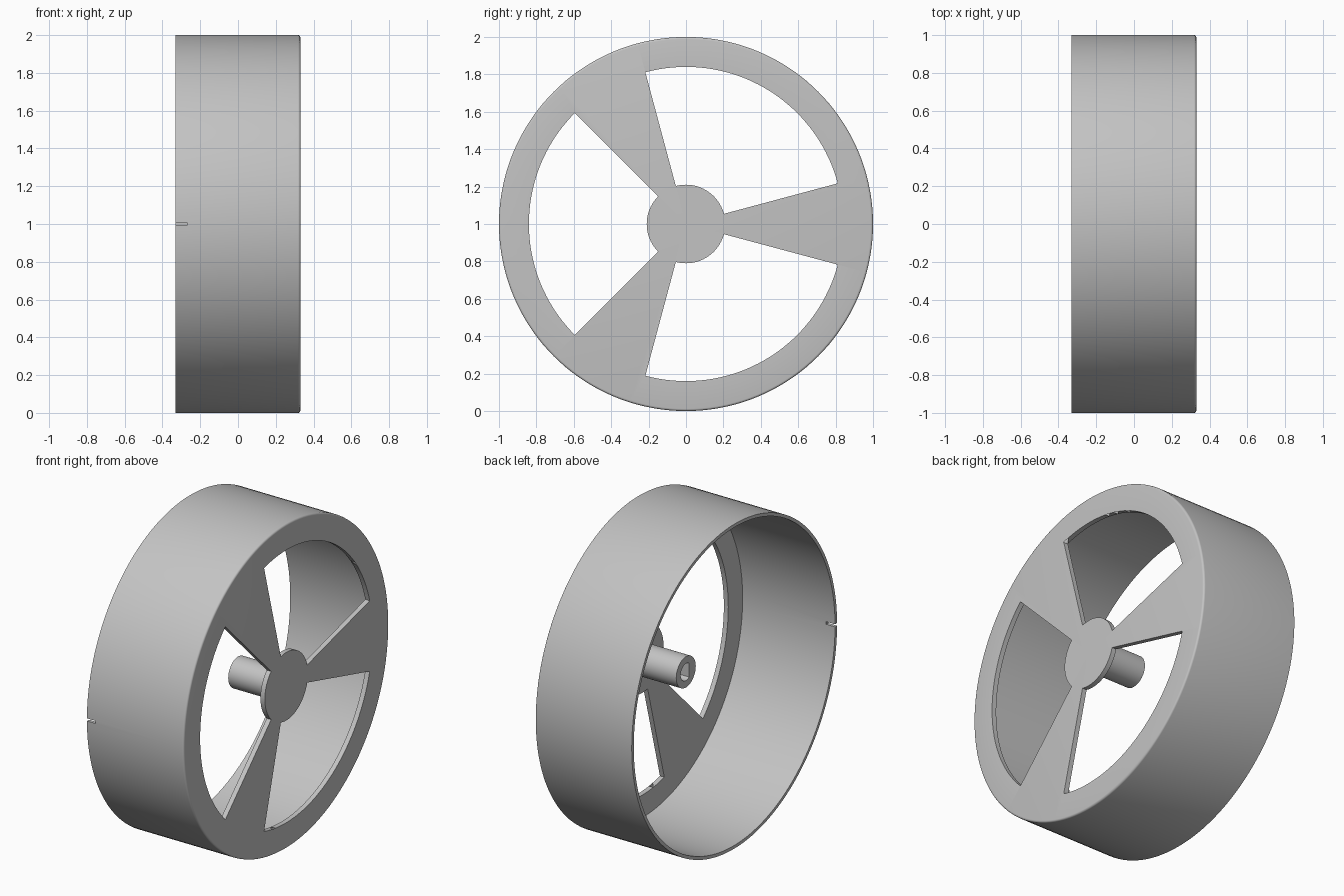
import bpy, bmesh
from math import sin, cos, pi, radians

cube = bpy.data.objects.get("Cube")
if cube:
    bpy.data.objects.remove(cube)

SIDES = 144
FACE_X, OPEN_X = 0.33, -0.33      # closed spoke face and open end
RIM_R, WALL, PLATE = 1.0, 0.02, 0.03

grey = bpy.data.materials.new("light_grey")
grey.use_nodes = True
grey.diffuse_color = (0.55, 0.55, 0.55, 1)
grey.node_tree.nodes["Principled BSDF"].inputs["Base Color"].default_value = grey.diffuse_color


def add_object(name, bm):
    bmesh.ops.recalc_face_normals(bm, faces=bm.faces)
    mesh = bpy.data.meshes.new(name)
    bm.to_mesh(mesh)
    bm.free()
    mesh.materials.append(grey)
    obj = bpy.data.objects.new(name, mesh)
    bpy.context.collection.objects.link(obj)
    obj.location.z = RIM_R
    return obj


def lathe(name, profile):
    """Revolve (x, radius) points about the wheel axis."""
    bm = bmesh.new()
    verts = [bm.verts.new((x, r, 0)) for x, r in profile]
    edges = [bm.edges.new(pair) for pair in zip(verts, verts[1:])]
    bmesh.ops.spin(bm, geom=verts + edges, cent=(0, 0, 0), axis=(1, 0, 0),
                   angle=2 * pi, steps=SIDES, use_duplicate=False)
    bmesh.ops.remove_doubles(bm, verts=bm.verts, dist=0.0001)
    return add_object(name, bm)


def prism(name, outline, x0, x1):
    """Extrude a (y, z) outline along the wheel axis."""
    bm = bmesh.new()
    face = bm.faces.new([bm.verts.new((x0, y, z)) for y, z in outline])
    new = bmesh.ops.extrude_face_region(bm, geom=[face])["geom"]
    bmesh.ops.translate(bm, vec=(x1 - x0, 0, 0),
                        verts=[v for v in new if isinstance(v, bmesh.types.BMVert)])
    return add_object(name, bm)


def arc(radius, start, end, steps):
    angles = [radians(start + (end - start) * i / steps) for i in range(steps + 1)]
    return [(radius * cos(a), radius * sin(a)) for a in angles]


def cut(obj, cutter):
    cutter.hide_render = True
    mod = obj.modifiers.new("cut", 'BOOLEAN')
    mod.operation, mod.solver, mod.object = 'DIFFERENCE', 'EXACT', cutter
    bpy.context.view_layer.objects.active = obj
    bpy.ops.object.modifier_apply(modifier=mod.name)
    bpy.data.objects.remove(cutter)


def smooth(obj):
    bpy.ops.object.select_all(action='DESELECT')
    obj.select_set(True)
    bpy.context.view_layer.objects.active = obj
    bpy.ops.object.shade_smooth_by_angle(angle=radians(30))


# Wheel: a cup with a slightly rounded outer edge on its closed face
edge_r = 0.012
rounded = [(FACE_X - edge_r + x, RIM_R - edge_r + r) for r, x in arc(edge_r, 90, 0, 4)]
inner = RIM_R - WALL
wheel = lathe("wheel", [(FACE_X, 0)] + rounded + [
    (OPEN_X, RIM_R), (OPEN_X, inner), (FACE_X - PLATE, inner), (FACE_X - PLATE, 0)])

# Three windows leave the hub disc and three wedge spokes
for i in range(3):
    a0, a1 = 15 + 120 * i, 105 + 120 * i
    outline = arc(0.84, a0, a1, 36) + arc(0.21, a1, a0, 18)
    cut(wheel, prism("window_cutter", outline, FACE_X - 0.1, FACE_X + 0.1))

# Small notch in the open edge, at the front
notch = [(-1.1, -0.008), (-0.9, -0.008), (-0.9, 0.008), (-1.1, 0.008)]
cut(wheel, prism("notch_cutter", notch, OPEN_X - 0.05, OPEN_X + 0.06))
smooth(wheel)

# Axle socket: a tube behind the hub with a D-shaped blind hole
end_x = FACE_X - PLATE + 0.005
socket = lathe("axle_socket", [(0, 0), (0, 0.095), (end_x, 0.095), (end_x, 0)])
cut(socket, prism("bore_cutter", arc(0.052, -125, 125, 40), -0.05, 0.28))
smooth(socket)
